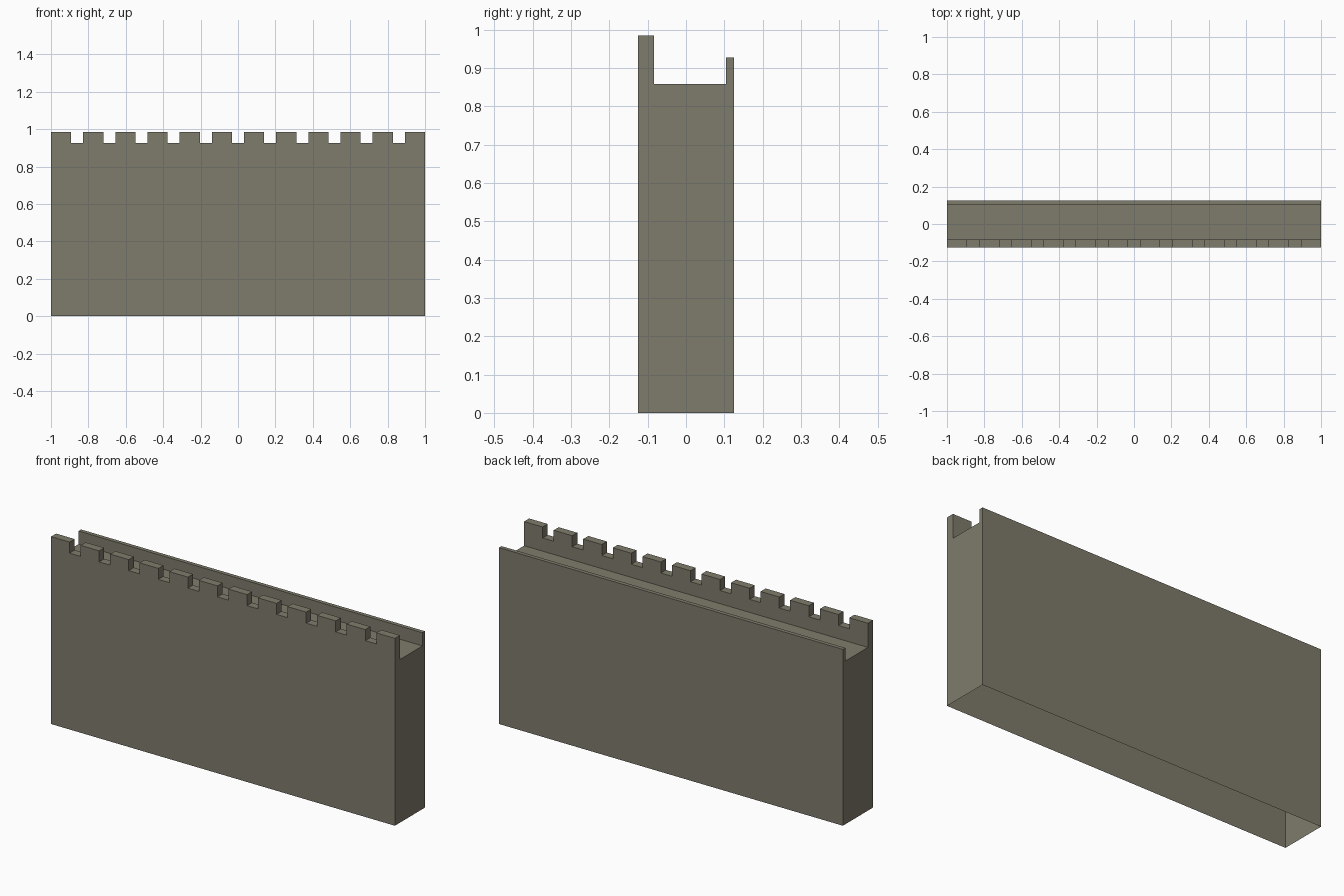
import bpy, bmesh, math

cube = bpy.data.objects.get("Cube")
if cube:
    bpy.data.objects.remove(cube, do_unlink=True)

# Stone colour
stone = bpy.data.materials.new("grey_brown_stone")
stone.use_nodes = True
colour = (0.212, 0.198, 0.150, 1)
stone.diffuse_color = colour
stone.node_tree.nodes["Principled BSDF"].inputs["Base Color"].default_value = colour

# Main sizes
HALF_X, HALF_Y = 1.0, 0.125
WALK, LOW, HIGH = 0.858, 0.927, 0.985
FRONT_IN, REAR_IN = -0.083, 0.104
MERLONS, MERLON_W = 12, 0.108
GAP_W = (2 * HALF_X - MERLONS * MERLON_W) / (MERLONS - 1)

# Cross-section: battlement, walkway and rear parapet, open at the base
front = [(-HALF_Y, 0), (-HALF_Y, LOW)]
merlon = [(-HALF_Y, HIGH), (FRONT_IN, HIGH)]
rear = [(FRONT_IN, LOW), (FRONT_IN, WALK), (REAR_IN, WALK),
        (REAR_IN, LOW), (HALF_Y, LOW), (HALF_Y, 0)]

bm = bmesh.new()


def face(points):
    return bm.faces.new([bm.verts.new(p) for p in points])


def section(x, outline):
    face([(x, y, z) for y, z in outline])


def sweep(x0, x1, outline):
    for (ya, za), (yb, zb) in zip(outline, outline[1:]):
        face([(x0, ya, za), (x1, ya, za), (x1, yb, zb), (x0, yb, zb)])


# Alternate merlons and gaps along the wall
x = -HALF_X
for i in range(MERLONS):
    end = x + MERLON_W
    sweep(x, end, front + merlon + rear)
    if i > 0:
        section(x, front[1:] + merlon + rear[:1])
    if i < MERLONS - 1:
        section(end, front[1:] + merlon + rear[:1])
        sweep(end, end + GAP_W, front + rear)
    x = end + GAP_W

# End walls
for side in (-HALF_X, HALF_X):
    section(side, front + merlon + rear)

# Join the strips into clean flat faces
bmesh.ops.remove_doubles(bm, verts=bm.verts, dist=0.0005)
bmesh.ops.dissolve_limit(bm, angle_limit=math.radians(1), verts=bm.verts, edges=bm.edges)
bmesh.ops.recalc_face_normals(bm, faces=bm.faces)

mesh = bpy.data.meshes.new("battlement_wall")
bm.to_mesh(mesh)
bm.free()
mesh.materials.append(stone)
wall = bpy.data.objects.new("battlement_wall", mesh)
bpy.context.collection.objects.link(wall)
